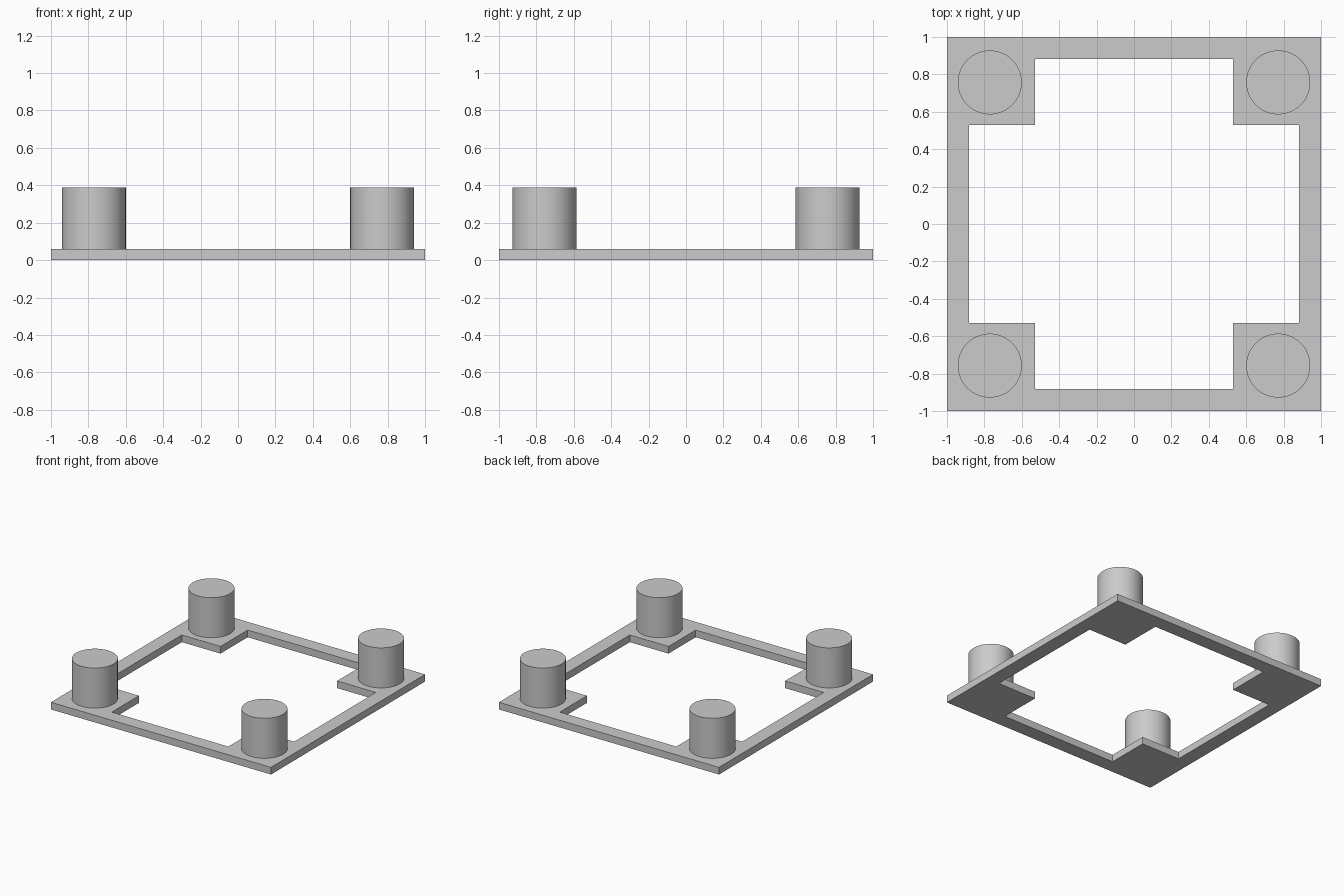
import bpy
import bmesh

cube = bpy.data.objects.get("Cube")
if cube:
    bpy.data.objects.remove(cube, do_unlink=True)

THICK = 0.059    # frame plate thickness
RAIL = 0.882     # inner edge of the rails
PAD = 0.53       # inner edge of the corner pads
PEG_X, PEG_Y, PEG_R, PEG_TOP = 0.771, 0.757, 0.171, 0.388

grey = bpy.data.materials.new("plain grey")
grey.use_nodes = True
color = (0.6, 0.6, 0.6, 1)
grey.diffuse_color = color
grey.node_tree.nodes["Principled BSDF"].inputs["Base Color"].default_value = color


# Square frame with a wider pad in each corner
def build_frame():
    bm = bmesh.new()
    lines = [-1, -RAIL, -PAD, PAD, RAIL, 1]
    spans = list(zip(lines, lines[1:]))
    for x0, x1 in spans:
        for y0, y1 in spans:
            cx, cy = abs(x0 + x1) / 2, abs(y0 + y1) / 2
            if max(cx, cy) > RAIL or min(cx, cy) > PAD:
                corners = ((x0, y0), (x1, y0), (x1, y1), (x0, y1))
                bm.faces.new([bm.verts.new((x, y, 0)) for x, y in corners])
    bmesh.ops.remove_doubles(bm, verts=bm.verts, dist=0.0001)
    plate = bmesh.ops.extrude_face_region(bm, geom=bm.faces[:], use_keep_orig=True)
    top = [v for v in plate["geom"] if isinstance(v, bmesh.types.BMVert)]
    bmesh.ops.translate(bm, verts=top, vec=(0, 0, THICK))
    bmesh.ops.recalc_face_normals(bm, faces=bm.faces)
    mesh = bpy.data.meshes.new("corner_padded_frame")
    bm.to_mesh(mesh)
    bm.free()
    mesh.materials.append(grey)
    frame = bpy.data.objects.new("corner_padded_frame", mesh)
    bpy.context.collection.objects.link(frame)


# Round peg standing on a corner pad
def build_peg(name, sx, sy):
    bpy.ops.mesh.primitive_cylinder_add(
        vertices=64, radius=PEG_R, depth=PEG_TOP - THICK,
        location=(sx * PEG_X, sy * PEG_Y, (PEG_TOP + THICK) / 2))
    peg = bpy.context.object
    peg.name = name
    peg.data.materials.append(grey)
    bpy.ops.object.shade_smooth_by_angle()


build_frame()
for side, sx in (("left", 1), ("right", -1)):
    for end, sy in (("front", -1), ("back", 1)):
        build_peg(f"{end}_{side}_peg", sx, sy)
